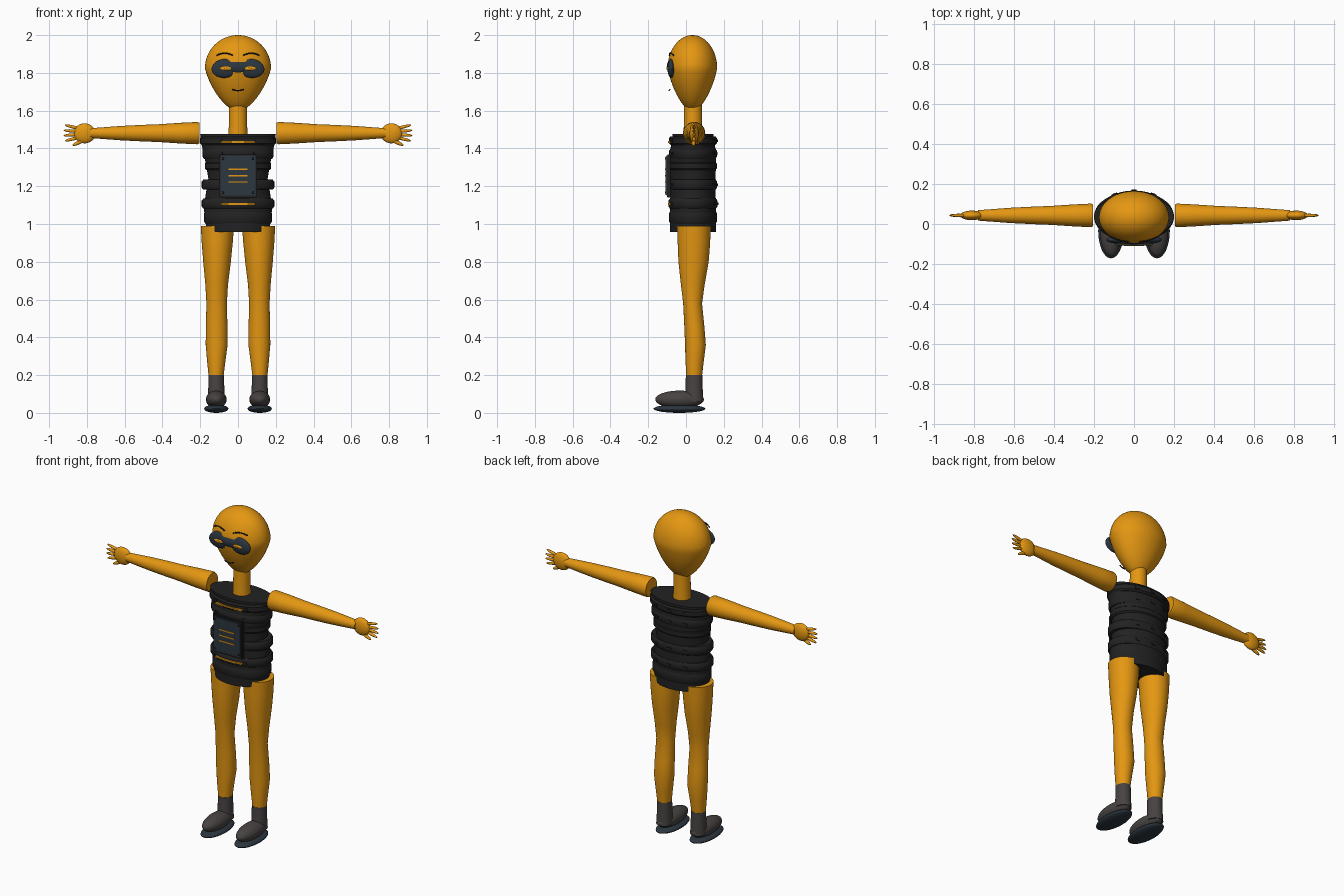
import bpy, bmesh, math
from math import sin, cos, pi, sqrt
from mathutils import Matrix

cube = bpy.data.objects.get("Cube")
if cube:
    bpy.data.objects.remove(cube)

CY = 0.037  # depth of the body's central axis


def material(name, rgb):
    m = bpy.data.materials.new(name)
    m.use_nodes = True
    m.diffuse_color = (*rgb, 1)
    m.node_tree.nodes["Principled BSDF"].inputs["Base Color"].default_value = (*rgb, 1)
    return m


ORANGE = material("orange", (0.78, 0.31, 0.006))
BLACK = material("soft black", (0.016, 0.016, 0.017))
SLATE = material("slate", (0.025, 0.037, 0.05))
GREY = material("boot grey", (0.065, 0.056, 0.056))


def finish(name, bm, mat, smooth=True):
    bmesh.ops.recalc_face_normals(bm, faces=bm.faces)
    me = bpy.data.meshes.new(name)
    bm.to_mesh(me)
    bm.free()
    me.materials.append(mat)
    ob = bpy.data.objects.new(name, me)
    bpy.context.collection.objects.link(ob)
    if smooth:
        bpy.ops.object.select_all(action="DESELECT")
        ob.select_set(True)
        bpy.context.view_layer.objects.active = ob
        bpy.ops.object.shade_smooth_by_angle(angle=math.radians(40))
    return ob


def loft(name, sections, mat, axis="z", n=40):
    """Skin elliptical sections (x, y, z, radius_a, radius_b) and cap the ends."""
    bm = bmesh.new()
    rings = []
    for x, y, z, ra, rb in sections:
        ring = []
        for i in range(n):
            a, b = ra * cos(2 * pi * i / n), rb * sin(2 * pi * i / n)
            ring.append(bm.verts.new((x + a, y + b, z) if axis == "z" else (x, y + a, z + b)))
        rings.append(ring)
    for lo, hi in zip(rings, rings[1:]):
        for i in range(n):
            j = (i + 1) % n
            bm.faces.new((lo[i], lo[j], hi[j], hi[i]))
    bm.faces.new(rings[0])
    bm.faces.new(rings[-1])
    return finish(name, bm, mat)


def ball(name, loc, size, mat, tilt=0, u=32, v=20):
    bm = bmesh.new()
    bmesh.ops.create_uvsphere(bm, u_segments=u, v_segments=v, radius=1)
    bm.transform(Matrix.Translation(loc) @ Matrix.Rotation(tilt, 4, "Y") @ Matrix.Diagonal((*size, 1)))
    return finish(name, bm, mat)


def box(name, loc, size, mat, turn=0, bevel=0):
    bm = bmesh.new()
    bmesh.ops.create_cube(bm, size=1)
    bm.transform(Matrix.Translation(loc) @ Matrix.Rotation(turn, 4, "Z") @ Matrix.Diagonal((*size, 1)))
    if bevel:
        bmesh.ops.bevel(bm, geom=bm.edges[:], offset=bevel, segments=2, affect="EDGES")
    return finish(name, bm, mat, False)


def wire(name, pts, r, mat):
    cu = bpy.data.curves.new(name, "CURVE")
    cu.dimensions = "3D"
    cu.bevel_depth = r
    cu.bevel_resolution = 2
    cu.use_fill_caps = True
    sp = cu.splines.new("POLY")
    sp.points.add(len(pts) - 1)
    for p, co in zip(sp.points, pts):
        p.co = (*co, 1)
    cu.materials.append(mat)
    ob = bpy.data.objects.new(name, cu)
    bpy.context.collection.objects.link(ob)
    return ob


# Egg-shaped head, tapering to the chin
bm = bmesh.new()
bmesh.ops.create_uvsphere(bm, u_segments=48, v_segments=32, radius=1)
for v in bm.verts:
    taper = 1 - 0.3 * max(0, -v.co.z)
    v.co.x *= 0.175 * taper
    v.co.y = 0.034 + v.co.y * 0.131 * taper
    v.co.z = 1.825 + v.co.z * (0.175 if v.co.z > 0 else 0.225)
finish("head", bm, ORANGE)
loft("neck", [(0, CY, z, r, r) for z, r in ((1.45, 0.052), (1.53, 0.048), (1.64, 0.047))], ORANGE)

# Mask, eyes, brows and mouth
ball("mask_bridge", (0, -0.082, 1.832), (0.075, 0.02, 0.034), SLATE)
for s, side in ((1, "left"), (-1, "right")):
    ball(f"mask_{side}", (s * 0.069, -0.079, 1.824), (0.071, 0.019, 0.05), SLATE, s * 0.12)
    ball(f"eye_{side}", (s * 0.063, -0.094, 1.824), (0.034, 0.008, 0.012), ORANGE, u=20, v=12)
    ball(f"pupil_{side}", (s * 0.063, -0.101, 1.824), (0.008, 0.003, 0.007), ORANGE, u=12, v=8)
    brow = []
    for i in range(9):
        t = i / 8
        brow.append((s * (0.028 + 0.085 * t), -0.088 + 0.022 * t * t, 1.893 + 0.012 * sin(pi * t)))
    wire(f"brow_{side}", brow, 0.0035, BLACK)
wire("mouth", [(0.03 * t, -0.091 + 0.006 * t * t, 1.706 + 0.006 * t * t)
               for t in (-1, -0.6, -0.2, 0.2, 0.6, 1)], 0.0035, BLACK)

# Armoured torso
torso = ((0.957, 0.165, 0.122), (1.0, 0.17, 0.122), (1.08, 0.181, 0.123), (1.15, 0.172, 0.12),
         (1.24, 0.157, 0.119), (1.32, 0.17, 0.122), (1.39, 0.186, 0.121), (1.43, 0.195, 0.113),
         (1.476, 0.2, 0.108))
loft("torso", [(0, CY, z, a, b) for z, a, b in torso], BLACK, n=56)


def band(name, z0, z1, a, b):
    c = (z1 - z0) * 0.2
    steps = ((z0, 0.008), (z0 + c, 0), (z1 - c, 0), (z1, 0.008))
    loft(name, [(0, CY, z, a - d, b - d) for z, d in steps], BLACK, n=56)


band("collar_band", 1.418, 1.464, 0.2, 0.127)
band("chest_band", 1.345, 1.4, 0.188, 0.126)
band("rib_band", 1.285, 1.33, 0.175, 0.126)
band("waist_band", 1.182, 1.235, 0.192, 0.128)
band("belt", 1.082, 1.134, 0.192, 0.13)
band("hip_band", 1.0, 1.07, 0.18, 0.127)

# Studs around the bands
for label, z, a, b in (("collar", 1.44, 0.2, 0.127), ("chest", 1.373, 0.188, 0.126),
                       ("waist", 1.208, 0.192, 0.128), ("belt", 1.108, 0.192, 0.13)):
    for k, deg in enumerate((60, 90, 120, 240, 300)):
        t = math.radians(deg)
        box(f"{label}_stud_{k}", (a * cos(t), CY + b * sin(t), z), (0.024, 0.009, 0.014), BLACK,
            math.atan2(b * cos(t), -a * sin(t)))

# Chest panel with stripes and corner rivets
box("chest_panel_frame", (0, -0.091, 1.253), (0.2, 0.02, 0.228), BLACK, bevel=0.004)
box("chest_panel", (0, -0.1, 1.256), (0.186, 0.016, 0.212), SLATE, bevel=0.004)
for k in range(3):
    box(f"panel_stripe_{k}", (0, -0.108, 1.222 + 0.034 * k), (0.102, 0.005, 0.007), ORANGE)
for sx in (-1, 1):
    for sz in (-1, 1):
        ball("panel_rivet", (sx * 0.08, -0.108, 1.256 + sz * 0.09), (0.006, 0.004, 0.006), BLACK, u=12, v=8)
for name, z in (("collar_stripe", 1.434), ("belt_stripe", 1.106)):
    box(name, (0, -0.089, z), (0.18, 0.014, 0.009), ORANGE)

for s, side in ((1, "left"), (-1, "right")):
    # Arm
    arm = ((0.205, 0.055), (0.215, 0.059), (0.3, 0.055), (0.42, 0.047), (0.5, 0.044),
           (0.62, 0.038), (0.78, 0.026))
    loft(f"arm_{side}", [(s * x, 0.043, 1.481, r, r) for x, r in arm], ORANGE, "x")

    # Hand with splayed fingers and thumb
    ball(f"palm_{side}", (s * 0.812, 0.043, 1.48), (0.057, 0.024, 0.053), ORANGE)
    for k in range(4):
        f = k - 1.5
        ball(f"finger_{k}_{side}", (s * (0.882 - 0.006 * abs(f)), 0.043, 1.482 + 0.021 * f),
             (0.046, 0.0085, 0.0085), ORANGE, -s * 0.16 * f, 14, 10)
    ball(f"thumb_{side}", (s * 0.842, 0.04, 1.432), (0.038, 0.01, 0.01), ORANGE, s * 0.45, 14, 10)

    # Leg: thigh, knee, calf
    leg = ((0.99, 0.109, 0.042, 0.088, 0.088), (0.9, 0.11, 0.042, 0.082, 0.086),
           (0.8, 0.111, 0.04, 0.073, 0.08), (0.68, 0.113, 0.036, 0.06, 0.063),
           (0.58, 0.113, 0.035, 0.054, 0.05), (0.46, 0.113, 0.044, 0.057, 0.053),
           (0.36, 0.113, 0.05, 0.058, 0.055), (0.28, 0.115, 0.046, 0.049, 0.049),
           (0.19, 0.116, 0.043, 0.039, 0.041))
    loft(f"leg_{side}", [(s * x, y, z, a, b) for z, x, y, a, b in leg], ORANGE)

    # Boot
    loft(f"boot_cuff_{side}", [(s * 0.115, 0.043, z, r, r + 0.003)
                               for z, r in ((0.06, 0.046), (0.11, 0.043), (0.2, 0.041))], GREY)
    ball(f"boot_{side}", (s * 0.115, -0.034, 0.071), (0.055, 0.129, 0.047), GREY)
    ball(f"sole_{side}", (s * 0.115, -0.035, 0.022), (0.064, 0.137, 0.022), SLATE)
